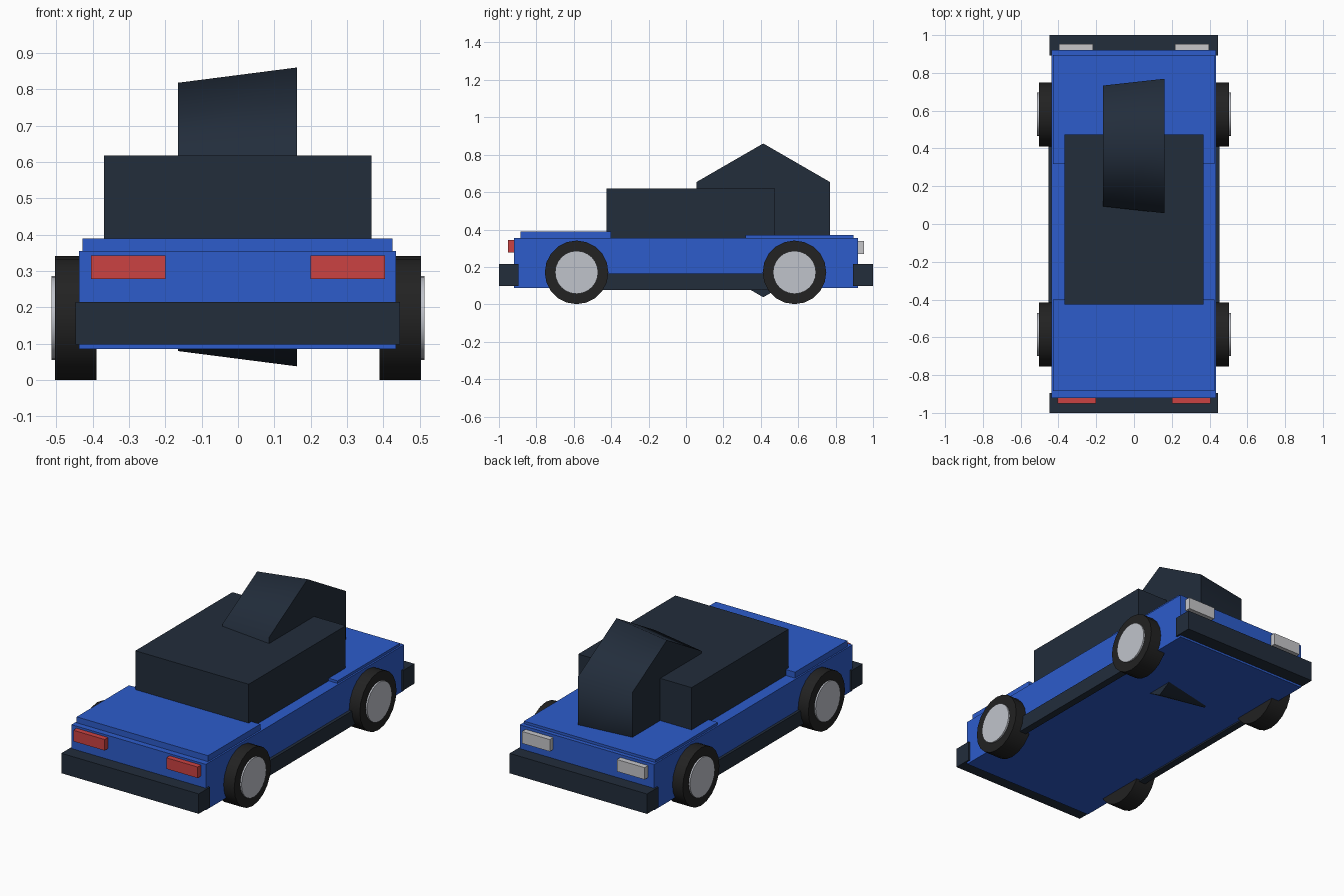
import bpy
import math

if "Cube" in bpy.data.objects:
    bpy.data.objects.remove(bpy.data.objects["Cube"])


def material(name, rgb):
    m = bpy.data.materials.new(name)
    m.diffuse_color = (*rgb, 1)
    m.use_nodes = True
    m.node_tree.nodes["Principled BSDF"].inputs["Base Color"].default_value = m.diffuse_color
    return m


BLUE = material("blue_paint", (0.026, 0.107, 0.60))
DARK = material("dark_trim", (0.016, 0.026, 0.044))
BLACK = material("tire_black", (0.016, 0.016, 0.016))
SILVER = material("hub_silver", (0.53, 0.55, 0.60))
LAMP = material("headlight_grey", (0.57, 0.57, 0.59))
RED = material("tail_red", (0.60, 0.055, 0.055))


def box(name, x, y, z, mat):
    """Box from (min, max) ranges."""
    bpy.ops.mesh.primitive_cube_add(size=1, location=[sum(r) / 2 for r in (x, y, z)])
    o = bpy.context.object
    o.name = name
    o.scale = [r[1] - r[0] for r in (x, y, z)]
    bpy.ops.object.transform_apply(location=False, rotation=False)
    o.data.materials.append(mat)
    return o


def drum(name, x0, x1, r0, r1, y, z, sides, mat, angle):
    """Cone frustum lying along x, with a corner at the top."""
    bpy.ops.mesh.primitive_cone_add(vertices=sides, radius1=r0, radius2=r1, depth=x1 - x0,
                                    location=((x0 + x1) / 2, y, z),
                                    rotation=(math.pi / 2, 0, math.pi / 2))
    o = bpy.context.object
    o.name = name
    o.data.materials.append(mat)
    bpy.ops.object.shade_smooth_by_angle(angle=math.radians(angle))
    return o


# Body shell, rear deck, hood and cabin
box("body", (-0.437, 0.435), (-0.92, 0.92), (0.086, 0.355), BLUE)
box("rear_deck", (-0.428, 0.425), (-0.885, -0.40), (0.30, 0.39), BLUE)
box("hood", (-0.428, 0.425), (0.317, 0.896), (0.30, 0.37), BLUE)
box("cabin", (-0.369, 0.367), (-0.425, 0.475), (0.33, 0.618), DARK)

# Tapered six-sided block set through the hood
drum("hood_block", -0.165, 0.162, 0.369, 0.411, 0.413, 0.449, 6, DARK, 65)

# Bumpers
box("rear_bumper", (-0.447, 0.445), (-1.0, -0.895), (0.098, 0.215), DARK)
box("front_bumper", (-0.447, 0.445), (0.893, 1.0), (0.098, 0.215), DARK)

for side, s in (("left", -1), ("right", 1)):
    def span(a, b):
        return tuple(sorted((s * a, s * b)))

    # Sill and lamps
    box(side + "_sill", span(0.41, 0.453), (-0.45, 0.45), (0.077, 0.165), DARK)
    box(side + "_tail_light", span(0.20, 0.404), (-0.951, -0.90), (0.278, 0.343), RED)
    box(side + "_headlight", span(0.218, 0.398), (0.90, 0.952), (0.268, 0.338), LAMP)

    # Wheels
    for end, y in (("rear", -0.585), ("front", 0.58)):
        a, b = span(0.389, 0.504)
        drum(f"{side}_{end}_tire", a, b, 0.17, 0.17, y, 0.171, 20, BLACK, 40)
        a, b = span(0.45, 0.513)
        drum(f"{side}_{end}_hub", a, b, 0.115, 0.115, y, 0.171, 24, SILVER, 40)
